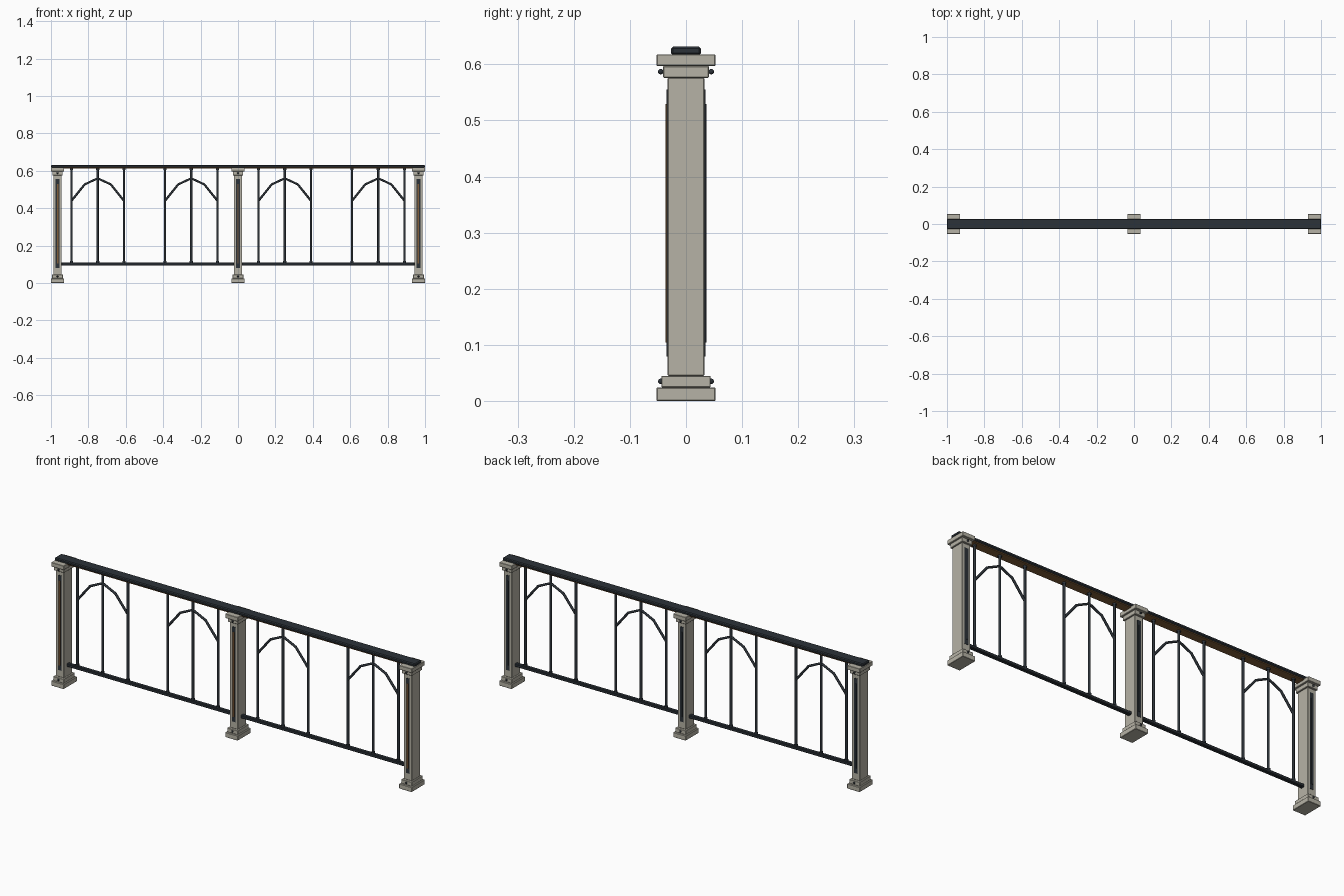
import bpy, math
from mathutils import Vector

if "Cube" in bpy.data.objects:
    bpy.data.objects.remove(bpy.data.objects["Cube"])


def mat(name, c):
    m = bpy.data.materials.new(name)
    m.diffuse_color = (*c, 1)
    m.use_nodes = True
    m.node_tree.nodes["Principled BSDF"].inputs["Base Color"].default_value = m.diffuse_color
    return m


STONE = mat("stone", (0.47, 0.45, 0.38))
IRON = mat("iron", (0.025, 0.032, 0.04))
BRONZE = mat("bronze", (0.22, 0.11, 0.04))


def finish(o, name, m):
    o.name = name
    o.data.materials.append(m)
    return o


def box(name, x, y, z, m, bevel=0.0):
    """Box from (min, max) ranges."""
    bpy.ops.mesh.primitive_cube_add(size=1, location=[sum(r) / 2 for r in (x, y, z)])
    o = bpy.context.object
    o.scale = [r[1] - r[0] for r in (x, y, z)]
    bpy.ops.object.transform_apply(location=False, rotation=False, scale=True)
    if bevel:
        b = o.modifiers.new("bevel", 'BEVEL')
        b.width, b.segments = bevel, 1
    return finish(o, name, m)


def rod(name, a, b, r, m=IRON):
    a, b = Vector(a), Vector(b)
    d = b - a
    bpy.ops.mesh.primitive_cylinder_add(vertices=10, radius=r, depth=d.length, location=(a + b) / 2)
    o = bpy.context.object
    o.rotation_euler = d.to_track_quat('Z', 'Y').to_euler()
    bpy.ops.object.shade_smooth_by_angle(angle=math.radians(40))
    return finish(o, name, m)


def post(cx):
    # stacked stone blocks: half width x, half depth y, z range
    for name, hx, hy, z0, z1 in [
            ("post_plinth", 0.035, 0.0525, 0.0, 0.024),
            ("post_base_step", 0.029, 0.044, 0.024, 0.045),
            ("post_shaft", 0.0225, 0.033, 0.045, 0.576),
            ("post_neck", 0.028, 0.041, 0.576, 0.597),
            ("post_cap", 0.035, 0.0525, 0.597, 0.618)]:
        box(name, (cx - hx, cx + hx), (-hy, hy), (z0, z1), STONE, 0.0015)
    for s in (-1, 1):
        # inlaid panel with a slim centre strip
        ys = sorted((s * 0.030, s * 0.0347))
        box("post_panel", (cx - 0.010, cx + 0.010), ys, (0.079, 0.555), IRON)
        ys = sorted((s * 0.033, s * 0.0368))
        box("post_panel_strip", (cx - 0.004, cx + 0.004), ys, (0.104, 0.529),
            BRONZE if s < 0 else IRON)
        # studs on the base and neck
        for z, y in ((0.035, 0.045), (0.587, 0.045)):
            bpy.ops.mesh.primitive_uv_sphere_add(segments=10, ring_count=6, radius=0.005,
                                                 location=(cx, s * y, z))
            bpy.ops.object.shade_smooth()
            finish(bpy.context.object, "post_stud", IRON)


def arch_panel(cx):
    # three balusters with collars
    for dx in (-0.14, 0, 0.14):
        x = cx + dx
        rod("baluster", (x, 0, 0.10), (x, 0, 0.62), 0.0065)
        for z in (0.107, 0.604):
            rod("baluster_collar", (x, 0, z), (x, 0, z + 0.010), 0.009)
    # faceted arch
    pts = [(-0.14, 0.44), (-0.07, 0.527), (0, 0.56), (0.07, 0.527), (0.14, 0.44)]
    cu = bpy.data.curves.new("arch", 'CURVE')
    cu.dimensions = '3D'
    cu.bevel_depth, cu.bevel_resolution = 0.006, 2
    cu.use_fill_caps = True
    sp = cu.splines.new('POLY')
    sp.points.add(len(pts) - 1)
    for p, (x, z) in zip(sp.points, pts):
        p.co = (cx + x, 0, z, 1)
    o = bpy.data.objects.new("arch", cu)
    bpy.context.collection.objects.link(o)
    cu.materials.append(IRON)


for x in (-0.965, 0, 0.965):
    post(x)
for x in (-0.75, -0.25, 0.25, 0.75):
    arch_panel(x)

# handrail, trim under it, and lower rails between posts
box("handrail", (-1, 1), (-0.027, 0.027), (0.6165, 0.632), IRON, 0.004)
for s in (-1, 1):
    xs = sorted((s * 0.02, s * 0.945))
    box("handrail_trim", xs, (-0.022, 0.022), (0.612, 0.6175), BRONZE)
    box("lower_rail", xs, (-0.010, 0.010), (0.093, 0.109), IRON, 0.003)
